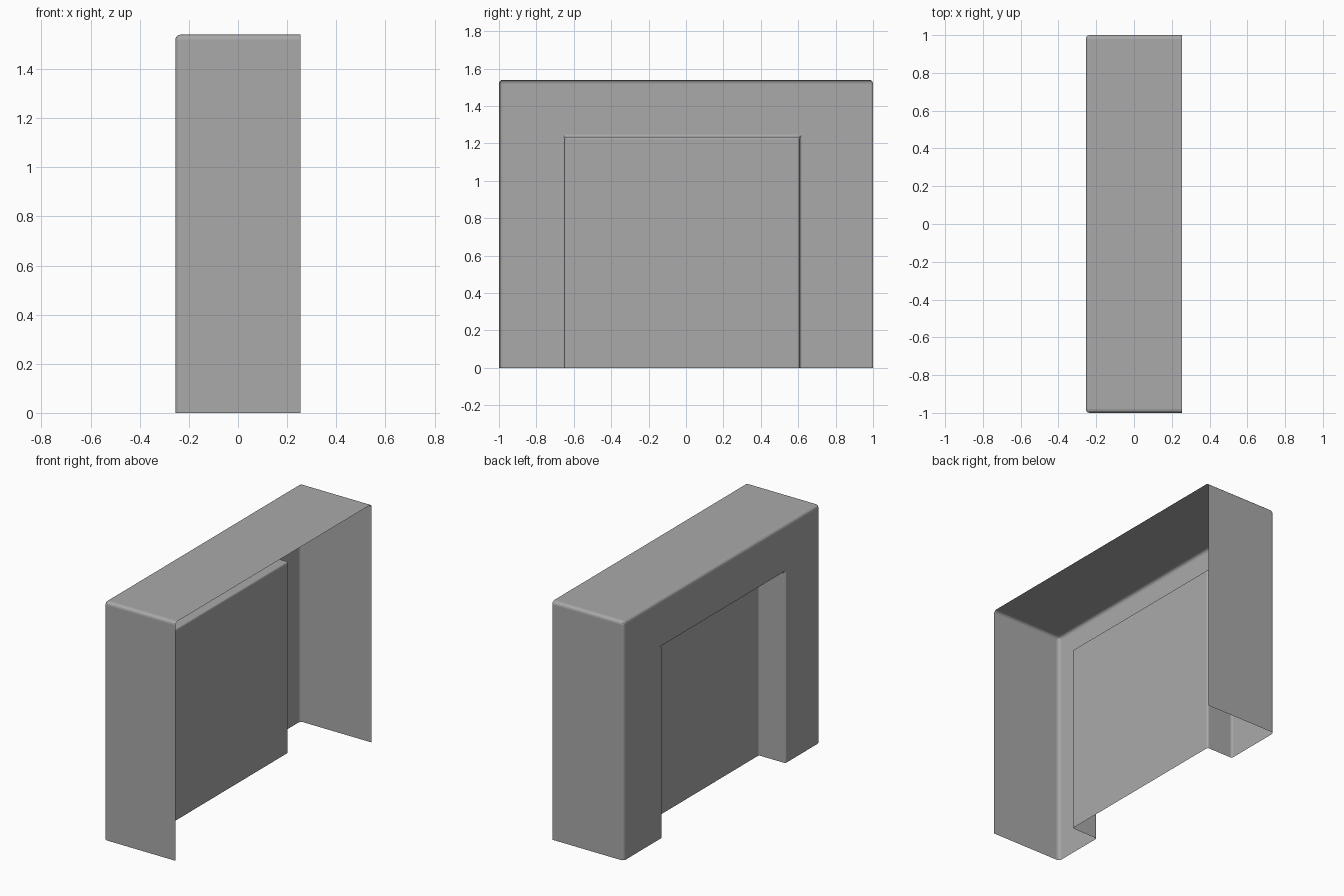
import bpy, bmesh

cube = bpy.data.objects.get("Cube")
if cube:
    bpy.data.objects.remove(cube, do_unlink=True)

HALF_X, HEIGHT = 0.255, 1.54
FLOOR_X = -0.065            # depth reached by the recess panel
OUTER = (-1.0, 1.0, HEIGHT)
RECESS = (-0.65, 0.608, 1.235)

# One plain grey material
grey = bpy.data.materials.new("plain grey")
grey.use_nodes = True
colour = (0.4, 0.4, 0.4, 1)
grey.diffuse_color = colour
grey.node_tree.nodes["Principled BSDF"].inputs["Base Color"].default_value = colour


def arch(bm, x, size):
    """Four corners of an upside-down U at the given x."""
    y0, y1, top = size
    return [bm.verts.new((x, y, z)) for y, z in ((y0, 0), (y0, top), (y1, top), (y1, 0))]


def in_recess(edge):
    return all(abs(v.co.y) < 0.75 and v.co.z < 1.35 for v in edge.verts)


def in_outer(edge):
    return all(abs(v.co.y) > 0.75 for v in edge.verts)


def round_edges(bm, rule, width):
    edges = [e for e in bm.edges if rule(e) and not e.is_boundary]
    bmesh.ops.bevel(bm, geom=edges, offset=width, segments=3, profile=0.5, affect='EDGES')


# Open shell: outer walls, face with opening, recess walls, recess panel
bm = bmesh.new()
rings = [arch(bm, HALF_X, OUTER), arch(bm, -HALF_X, OUTER),
         arch(bm, -HALF_X, RECESS), arch(bm, FLOOR_X, RECESS)]
for a, b in zip(rings, rings[1:]):
    for i in range(3):
        bm.faces.new((a[i], a[i + 1], b[i + 1], b[i]))
panel = bm.faces.new(rings[-1])
bmesh.ops.recalc_face_normals(bm, faces=bm.faces)

# Normals point away from the hollow side
if panel.normal.x > 0:
    bmesh.ops.reverse_faces(bm, faces=bm.faces)

# Eased edges, outside and around the recess, with flat facets
round_edges(bm, in_outer, 0.02)
round_edges(bm, in_recess, 0.012)

mesh = bpy.data.meshes.new("recessed_surround")
bm.to_mesh(mesh)
bm.free()
mesh.materials.append(grey)
shell = bpy.data.objects.new("recessed_surround", mesh)
bpy.context.collection.objects.link(shell)
